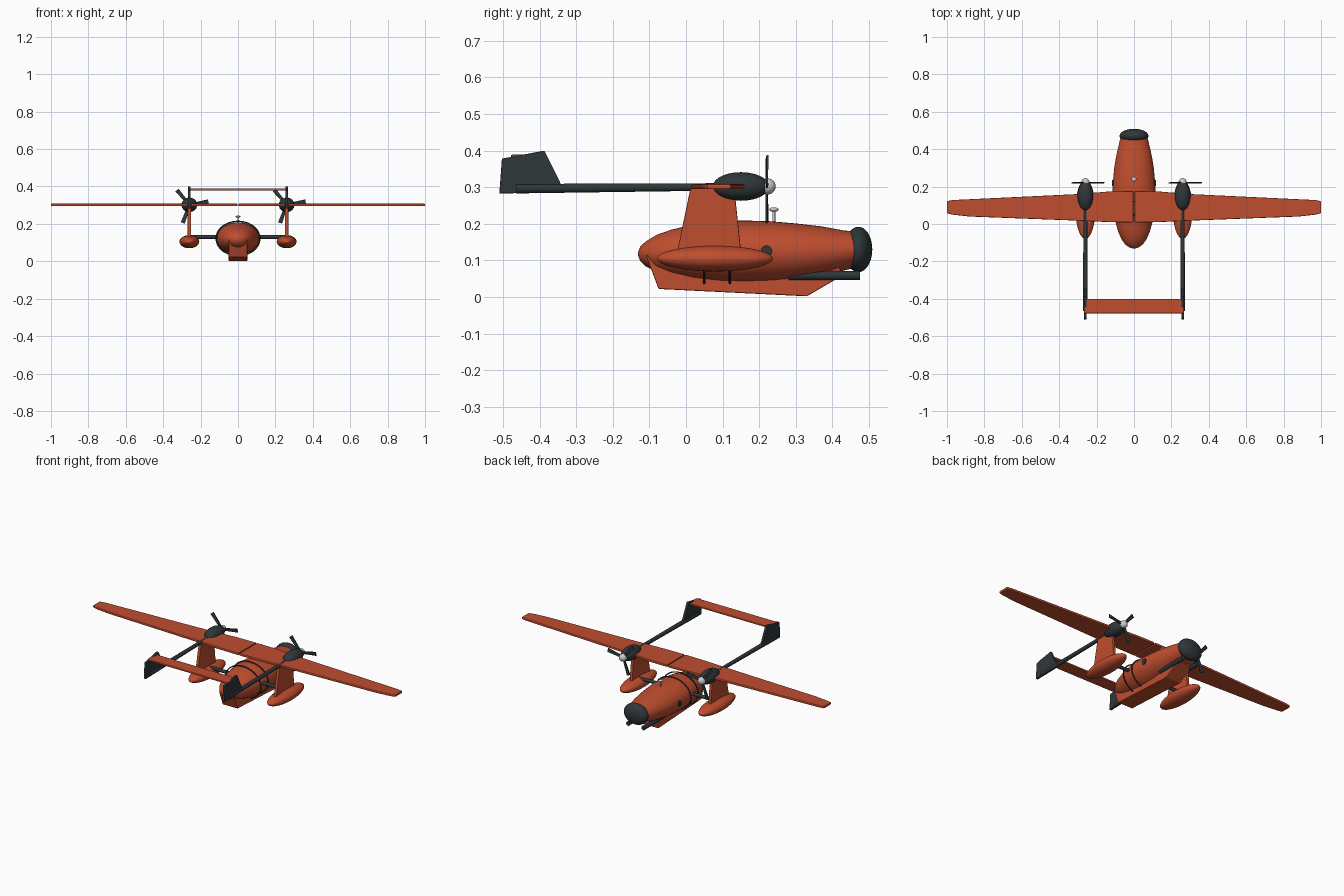
import bpy, bmesh, math
from mathutils import Matrix, Vector

if "Cube" in bpy.data.objects:
    bpy.data.objects.remove(bpy.data.objects["Cube"])


def material(name, rgb):
    m = bpy.data.materials.new(name)
    m.diffuse_color = (*rgb, 1)
    m.use_nodes = True
    m.node_tree.nodes["Principled BSDF"].inputs["Base Color"].default_value = m.diffuse_color
    return m


ORANGE = material("orange", (0.52, 0.075, 0.028))
DARK = material("dark", (0.028, 0.038, 0.042))


def finish(name, bm, mat=None, smooth=True):
    bmesh.ops.recalc_face_normals(bm, faces=bm.faces)
    me = bpy.data.meshes.new(name)
    bm.to_mesh(me)
    bm.free()
    ob = bpy.data.objects.new(name, me)
    bpy.context.collection.objects.link(ob)
    if mat:
        me.materials.append(mat)
    if smooth:
        bpy.ops.object.select_all(action='DESELECT')
        ob.select_set(True)
        bpy.context.view_layer.objects.active = ob
        bpy.ops.object.shade_smooth_by_angle(angle=math.radians(35))
    return ob


def ellipsoid(name, loc, radii, mat=None):
    bm = bmesh.new()
    mtx = Matrix.Translation(loc) @ Matrix.Diagonal((*radii, 1)) @ Matrix.Rotation(math.pi / 2, 4, 'X')
    bmesh.ops.create_uvsphere(bm, u_segments=32, v_segments=20, radius=1, matrix=mtx)
    return finish(name, bm, mat)


def rod(name, a, b, r, mat=None, r2=None):
    a, b = Vector(a), Vector(b)
    bm = bmesh.new()
    mtx = Matrix.Translation((a + b) / 2) @ (b - a).to_track_quat('Z', 'Y').to_matrix().to_4x4()
    bmesh.ops.create_cone(bm, cap_ends=True, segments=20, radius1=r, radius2=r2 or r,
                          depth=(b - a).length, matrix=mtx)
    return finish(name, bm, mat)


def slab(name, outline, offset, mat, bevel=0.0):
    """Extrude a closed 3D outline along an offset vector."""
    bm = bmesh.new()
    face = bm.faces.new([bm.verts.new(p) for p in outline])
    new = bmesh.ops.extrude_face_region(bm, geom=[face])['geom']
    bmesh.ops.translate(bm, vec=offset, verts=[v for v in new if isinstance(v, bmesh.types.BMVert)])
    ob = finish(name, bm, mat, smooth=False)
    if bevel:
        mod = ob.modifiers.new("bevel", 'BEVEL')
        mod.width, mod.segments = bevel, 2
    return ob


def side_slab(name, profile, x, half, mat, bevel=0.0):
    return slab(name, [(x - half, y, z) for y, z in profile], (2 * half, 0, 0), mat, bevel)


# Fuselage: elliptical rings (y, half width, half height, centre z)
rings = [(-.131, .006, .005, .118), (-.125, .026, .02, .118), (-.11, .046, .034, .118),
         (-.08, .068, .051, .119), (-.04, .085, .064, .12), (.02, .102, .077, .121),
         (.09, .113, .085, .122), (.16, .116, .087, .122), (.23, .112, .085, .122),
         (.30, .106, .079, .122), (.37, .094, .069, .124), (.43, .08, .055, .127), (.47, .07, .048, .13)]
N = 40
bm = bmesh.new()
loops = [[bm.verts.new((rx * math.cos(2 * math.pi * i / N), y, cz + rz * math.sin(2 * math.pi * i / N)))
          for i in range(N)] for y, rx, rz, cz in rings]
for a, b in zip(loops, loops[1:]):
    for i in range(N):
        bm.faces.new((a[i], a[(i + 1) % N], b[(i + 1) % N], b[i]))
bm.faces.new(loops[0])
bm.faces.new(loops[-1])
finish("fuselage", bm, ORANGE)
ellipsoid("nose_cap", (0, .471, .13), (.077, .038, .062), DARK)

# Keel under the fuselage
side_slab("keel", [(-.11, .115), (-.075, .022), (.33, .002), (.43, .06), (.40, .115)], 0, .05, ORANGE, .003)

# Bands round the fuselage
for n, y in enumerate((.05, .12)):
    bm = bmesh.new()
    R, r, S, T = .117, .0035, 48, 8
    grid = [[bm.verts.new(((R + r * math.cos(t)) * math.cos(u), y + r * math.sin(t),
                           .122 + (R - .025 + r * math.cos(t)) * math.sin(u)))
             for t in (2 * math.pi * j / T for j in range(T))]
            for u in (2 * math.pi * i / S for i in range(S))]
    for i in range(S):
        for j in range(T):
            k, l = (i + 1) % S, (j + 1) % T
            bm.faces.new((grid[i][j], grid[k][j], grid[k][l], grid[i][l]))
    finish(f"fuselage_band_{n + 1}", bm, DARK)

# Mast on the roof
rod("mast", (0, .24, .19), (0, .24, .24), .004)
ellipsoid("mast_cap", (0, .24, .239), (.013, .013, .006))

# Tailplane between the fins
slab("tailplane", [(-.265, -.478, .379), (.265, -.478, .379), (.265, -.4, .379), (-.265, -.4, .379)],
     (0, 0, .01), ORANGE, .003)

# Everything that exists on both sides
for side, s in (("left", -1), ("right", 1)):
    x = .26 * s
    plan = [(.003, .008), (.13, .01), (.3, .018), (.88, .04), (.97, .05), (1, .058),
            (1, .122), (.97, .128), (.3, .16), (.13, .174), (.003, .176)]
    slab(f"wing_{side}", [(s * px, py, .2945) for px, py in plan], (0, 0, .014), ORANGE, .004)
    side_slab(f"pylon_{side}", [(.012, .297), (.132, .297), (.152, .11), (-.027, .11)], x, .009, ORANGE, .003)
    ellipsoid(f"float_{side}", (x, .079, .105), (.053, .158, .035), ORANGE)
    rod(f"cross_strut_{side}", (.08 * s, .085, .13), (.25 * s, .085, .13), .010, DARK)
    rod(f"tail_boom_{side}", (x, .1, .301), (x, -.465, .296), .010, DARK, .013)
    side_slab(f"fin_{side}", [(-.51, .283), (-.503, .378), (-.387, .4), (-.34, .305), (-.36, .285)],
              x, .007, DARK, .002)
    ellipsoid(f"engine_{side}", (x, .15, .302), (.042, .077, .039), DARK)
    ellipsoid(f"spinner_{side}", (x, .223, .302), (.022, .022, .022))

    # Three tapered, slightly pitched blades
    bm = bmesh.new()
    for deg in (10, 130, 250):
        m = (Matrix.Translation((x, .221, .302)) @ Matrix.Rotation(math.radians(-deg), 4, 'Y')
             @ Matrix.Rotation(math.radians(8), 4, 'X'))
        verts = bmesh.ops.create_cube(bm, size=1)['verts']
        for v in verts:
            half = .007 if v.co.x < 0 else .011
            v.co = m @ Vector((.01 if v.co.x < 0 else .103, v.co.y * .005, math.copysign(half, v.co.z)))
    finish(f"propeller_{side}", bm, DARK, smooth=False)

    # Porthole and tube beneath the nose
    rod(f"porthole_{side}", (.10 * s, .22, .125), (.117 * s, .22, .125), .016, DARK)
    rod(f"nose_tube_{side}", (.05 * s, .28, .059), (.05 * s, .476, .059), .0125, DARK)
